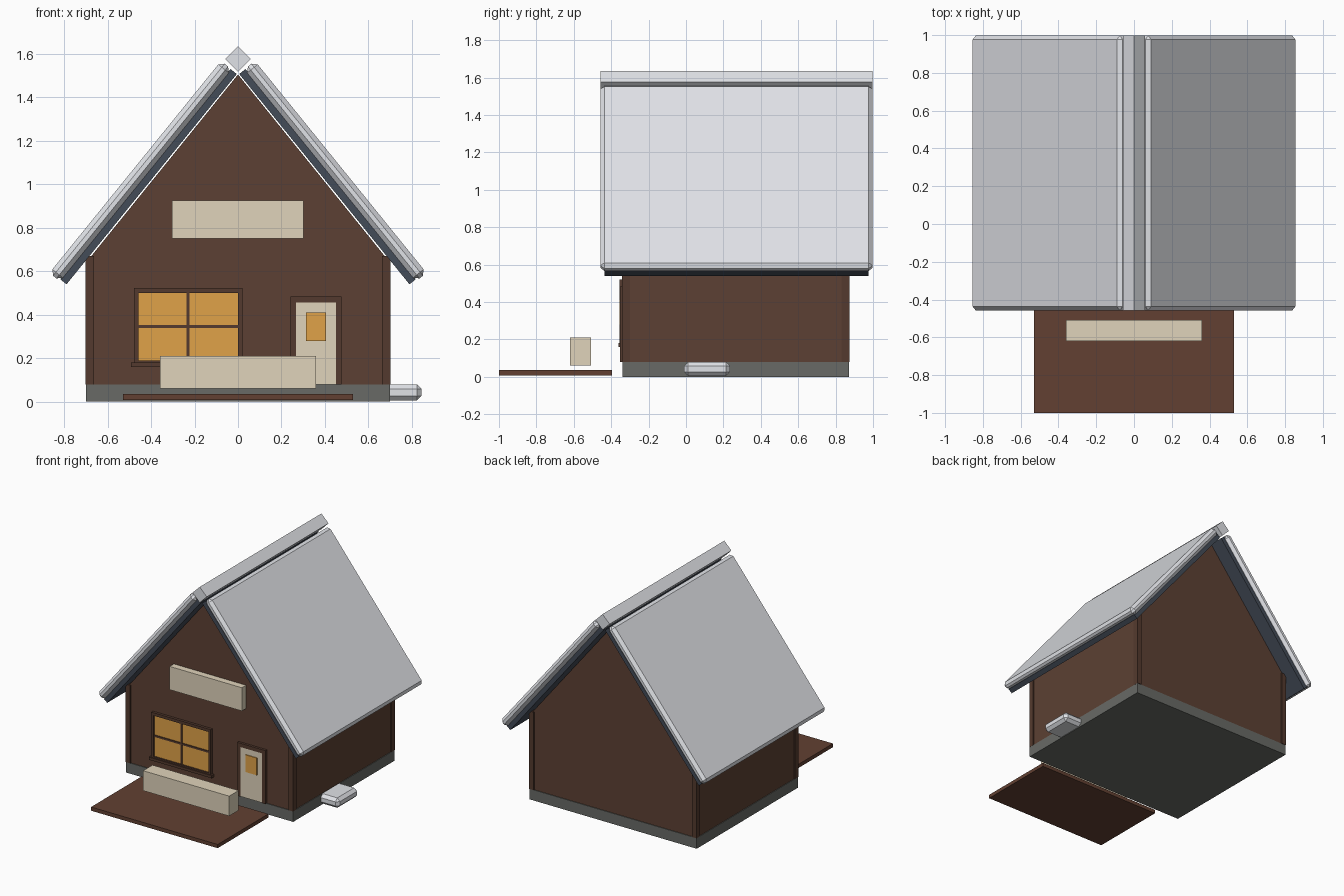
import bpy, bmesh
from math import radians, sin, cos
from mathutils import Matrix

if "Cube" in bpy.data.objects:
    bpy.data.objects.remove(bpy.data.objects["Cube"])


def material(name, r, g, b):
    linear = [(v / 255 / 12.92 if v < 11 else ((v / 255 + 0.055) / 1.055) ** 2.4) for v in (r, g, b)]
    m = bpy.data.materials.new(name)
    m.use_nodes = True
    m.diffuse_color = (*linear, 1)
    m.node_tree.nodes["Principled BSDF"].inputs["Base Color"].default_value = (*linear, 1)
    return m


WOOD = material("brown wood", 92, 64, 51)
TRIM = material("dark brown trim", 84, 58, 46)
DECK = material("reddish deck wood", 98, 64, 50)
STONE = material("grey stone", 104, 106, 102)
ROOF = material("slate roof", 68, 76, 88)
SNOW = material("snow", 236, 238, 243)
CREAM = material("cream paint", 224, 212, 187)
GLOW = material("amber glass", 224, 162, 72)


def finish(name, bm, mat):
    bmesh.ops.recalc_face_normals(bm, faces=bm.faces)
    mesh = bpy.data.meshes.new(name)
    bm.to_mesh(mesh)
    bm.free()
    mesh.materials.append(mat)
    obj = bpy.data.objects.new(name, mesh)
    bpy.context.collection.objects.link(obj)
    return obj


def box(name, mat, x, y, z, bevel=0, turn=None):
    """Box from (min, max) ranges, optionally chamfered and then rotated about the origin."""
    bm = bmesh.new()
    bmesh.ops.create_cube(bm, size=1)
    for v in bm.verts:
        for i, (lo, hi) in enumerate((x, y, z)):
            v.co[i] = lo + (v.co[i] + 0.5) * (hi - lo)
    if bevel:
        bmesh.ops.bevel(bm, geom=bm.edges[:], offset=bevel, segments=1, affect="EDGES")
    if turn:
        bm.transform(turn)
    return finish(name, bm, mat)


# Foundation and gabled body
box("foundation", STONE, (-0.7, 0.7), (-0.34, 0.872), (0, 0.08))
bm = bmesh.new()
gable = [(-0.695, 0.08), (0.695, 0.08), (0.695, 0.645), (0, 1.505), (-0.695, 0.645)]
face = bm.faces.new([bm.verts.new((x, -0.335, z)) for x, z in gable])
ext = bmesh.ops.extrude_face_region(bm, geom=[face])
bmesh.ops.translate(bm, vec=(0, 1.202, 0), verts=[g for g in ext["geom"] if isinstance(g, bmesh.types.BMVert)])
finish("house_walls", bm, WOOD)

# Corner posts and sloping roof, mirrored left and right
pitch = radians(51)
for side, s in (("left", 1), ("right", -1)):
    for end, y in (("front", (-0.343, -0.3)), ("back", (0.832, 0.875))):
        box(f"{end}_{side}_corner_post", TRIM, sorted((s * 0.663, s * 0.701)), y, (0.08, 0.67))
    turn = Matrix.Diagonal((s, 1, 1, 1)) @ Matrix.Rotation(pitch, 4, "Y")
    # After the turn local x runs down the slope and local z points outward
    box(f"{side}_roof_panel", ROOF, (-1.168, 0.077), (-0.437, 0.975), (0.953, 0.99), turn=turn)
    box(f"{side}_roof_snow", SNOW, (-1.17, 0.085), (-0.458, 0.998), (0.985, 1.047), 0.021, turn)

# Ridge cap is a square bar on its edge
cap = Matrix.Translation((0, 0, 1.577)) @ Matrix.Rotation(radians(45), 4, "Y")
box("ridge_snow_cap", SNOW, (-0.042, 0.042), (-0.458, 0.998), (-0.042, 0.042), turn=cap)


def frame(name, x, z, w, y, bottom=True):
    """Border of bars around an opening, w wide."""
    (x0, x1), (z0, z1) = x, z
    box(name + "_left_bar", TRIM, (x1, x1 + w), y, (z0, z1))
    box(name + "_right_bar", TRIM, (x0 - w, x0), y, (z0, z1))
    box(name + "_top_bar", TRIM, (x0 - w, x1 + w), y, (z1, z1 + w * 1.1))
    if bottom:
        box(name + "_bottom_bar", TRIM, (x0 - w, x1 + w), y, (z0 - w, z0))


# Window
box("window_glass", GLOW, (-0.458, 0), (-0.344, -0.335), (0.19, 0.5))
frame("window_frame", (-0.458, 0), (0.19, 0.5), 0.02, (-0.355, -0.33))
box("window_mullion", TRIM, (-0.237, -0.222), (-0.35, -0.335), (0.19, 0.5))
box("window_crossbar", TRIM, (-0.458, 0), (-0.35, -0.335), (0.338, 0.352))
box("window_sill", TRIM, (-0.493, 0.033), (-0.362, -0.33), (0.16, 0.18))

# Door
box("door", CREAM, (0.267, 0.45), (-0.349, -0.335), (0.08, 0.456))
frame("door_frame", (0.267, 0.45), (0.08, 0.456), 0.026, (-0.353, -0.33), False)
box("door_window", GLOW, (0.312, 0.406), (-0.356, -0.346), (0.28, 0.41))

# Blank sign board, porch deck, bench and snow drift
box("sign_board", CREAM, (-0.303, 0.302), (-0.385, -0.335), (0.75, 0.926))
box("porch_deck", DECK, (-0.53, 0.53), (-1.0, -0.395), (0.008, 0.036))
box("porch_bench", CREAM, (-0.36, 0.36), (-0.62, -0.508), (0.06, 0.211))
box("snow_drift", SNOW, (0.62, 0.845), (-0.01, 0.236), (0.005, 0.08), 0.022)
